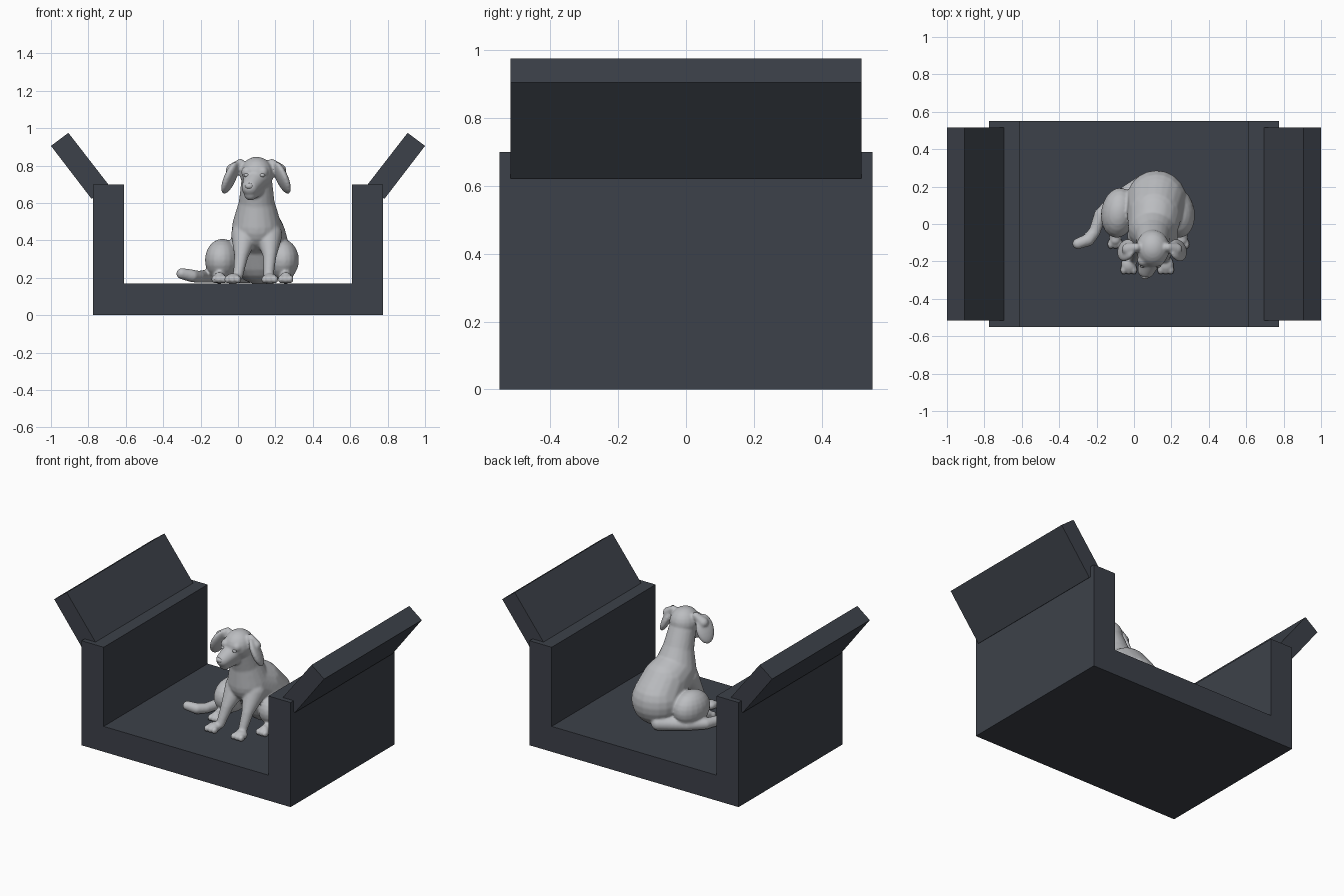
import bpy, bmesh
from math import radians
from mathutils import Vector, Matrix, Euler

if "Cube" in bpy.data.objects:
    bpy.data.objects.remove(bpy.data.objects["Cube"])


def material(name, rgb):
    m = bpy.data.materials.new(name)
    m.diffuse_color = (*rgb, 1)
    m.use_nodes = True
    bsdf = m.node_tree.nodes["Principled BSDF"]
    bsdf.inputs["Base Color"].default_value = (*rgb, 1)
    bsdf.inputs["Roughness"].default_value = 0.6
    return m


SLATE = material("dark slate", (0.046, 0.053, 0.067))
GREY = material("light grey", (0.50, 0.51, 0.53))


def finish(bm, name, mat):
    bmesh.ops.recalc_face_normals(bm, faces=bm.faces)
    me = bpy.data.meshes.new(name)
    bm.to_mesh(me)
    bm.free()
    me.materials.append(mat)
    ob = bpy.data.objects.new(name, me)
    bpy.context.collection.objects.link(ob)
    return ob


def extrude_profile(name, points, half_depth):
    """Extrude an x-z outline along y."""
    bm = bmesh.new()
    face = bm.faces.new([bm.verts.new((x, -half_depth, z)) for x, z in points])
    out = bmesh.ops.extrude_face_region(bm, geom=[face])
    verts = [g for g in out["geom"] if isinstance(g, bmesh.types.BMVert)]
    bmesh.ops.translate(bm, verts=verts, vec=(0, 2 * half_depth, 0))
    return finish(bm, name, SLATE)


def ball(bm, loc, size, rot=(0, 0, 0), seg=20):
    size = (size,) * 3 if isinstance(size, (int, float)) else size
    mat = Matrix.LocRotScale(Vector(loc), Euler([radians(a) for a in rot]), Vector(size))
    bmesh.ops.create_uvsphere(bm, u_segments=seg, v_segments=seg // 2 + 2, radius=1, matrix=mat)


def limb(bm, path, steps=8):
    """Tapered limb through (x, y, z, radius) points."""
    for a, b in zip(path, path[1:]):
        a, b = Vector(a), Vector(b)
        for i in range(steps + 1):
            p = a.lerp(b, i / steps)
            ball(bm, p[:3], p[3])


# Tray: floor and two side walls
extrude_profile("tray", [(-0.775, 0), (0.775, 0), (0.775, 0.70), (0.61, 0.70),
                         (0.61, 0.17), (-0.61, 0.17), (-0.61, 0.70), (-0.775, 0.70)], 0.55)

# Tilted flaps on top of the walls
for side, name in ((1, "left_flap"), (-1, "right_flap")):
    extrude_profile(name, [(side * x, z) for x, z in
                           ((1.0, 0.905), (0.907, 0.975), (0.69, 0.695), (0.783, 0.622))], 0.517)

# Sitting dog, merged into one smooth skin
bm = bmesh.new()

# Torso and neck
limb(bm, [(0.12, 0.125, 0.325, 0.162), (0.11, 0.06, 0.42, 0.147), (0.10, -0.025, 0.47, 0.132),
          (0.10, -0.06, 0.59, 0.097), (0.10, -0.10, 0.70, 0.085)])

# Skull, muzzle, jaw and brows
ball(bm, (0.10, -0.13, 0.755), (0.090, 0.100, 0.092))
limb(bm, [(0.09, -0.18, 0.72, 0.062), (0.065, -0.245, 0.682, 0.046)])
limb(bm, [(0.09, -0.17, 0.68, 0.05), (0.067, -0.235, 0.649, 0.036)])
for x in (0.05, 0.13):
    ball(bm, (x, -0.195, 0.765), 0.033)

# Hanging ears
for x, side in ((-0.042, -1), (0.235, 1)):
    ball(bm, (x, -0.14, 0.735), (0.027, 0.062, 0.094), (0, -side * 24, side * 22))
    limb(bm, [(x - side * 0.055, -0.125, 0.812, 0.024), (x - side * 0.01, -0.135, 0.775, 0.034)])

# Haunches and hind feet
for x, foot, side in ((-0.083, -0.10, -1), (0.232, 0.255, 1)):
    ball(bm, (x, 0.06, 0.295), (0.093, 0.135, 0.113), (0, 0, side * 8))
    limb(bm, [(foot, 0.10, 0.21, 0.042), (foot, -0.085, 0.20, 0.031)])
    for t in (-0.026, 0, 0.026):
        ball(bm, (foot + t, -0.108, 0.192), (0.016, 0.026, 0.022))

# Front legs, paws and toes
for path, paw in (([(0.035, -0.06, 0.43, 0.072), (0.018, -0.14, 0.32, 0.038),
                    (0.0, -0.185, 0.21, 0.027)], (-0.028, -0.215, 0.195)),
                  ([(0.165, -0.06, 0.43, 0.072), (0.17, -0.14, 0.32, 0.037),
                    (0.163, -0.185, 0.21, 0.027)], (0.170, -0.215, 0.195))):
    limb(bm, path)
    ball(bm, paw, (0.042, 0.045, 0.029))
    for t in (-0.028, 0, 0.028):
        ball(bm, (paw[0] + t, paw[1] - 0.03, 0.191), (0.017, 0.026, 0.022))

# Tail curling round to the dog's right
limb(bm, [(0.05, 0.22, 0.215, 0.045), (-0.10, 0.13, 0.212, 0.038), (-0.18, 0.05, 0.208, 0.034),
          (-0.21, -0.04, 0.205, 0.032), (-0.245, -0.085, 0.21, 0.034), (-0.30, -0.105, 0.222, 0.03)])

dog = finish(bm, "dog", GREY)
rm = dog.modifiers.new("skin", "REMESH")
rm.mode = "VOXEL"
rm.voxel_size = 0.007
rm.use_smooth_shade = True
sm = dog.modifiers.new("soften", "SMOOTH")
sm.factor = 0.5
sm.iterations = 6

# Nose and closed eyes
for name, loc, size in (("nose", (0.06, -0.279, 0.690), (0.022, 0.016, 0.016)),
                        ("right_eye", (0.045, -0.222, 0.748), (0.014, 0.012, 0.010)),
                        ("left_eye", (0.130, -0.222, 0.748), (0.014, 0.012, 0.010))):
    bm = bmesh.new()
    ball(bm, loc, size)
    ob = finish(bm, name, GREY)
    ob.data.polygons.foreach_set("use_smooth", [True] * len(ob.data.polygons))
